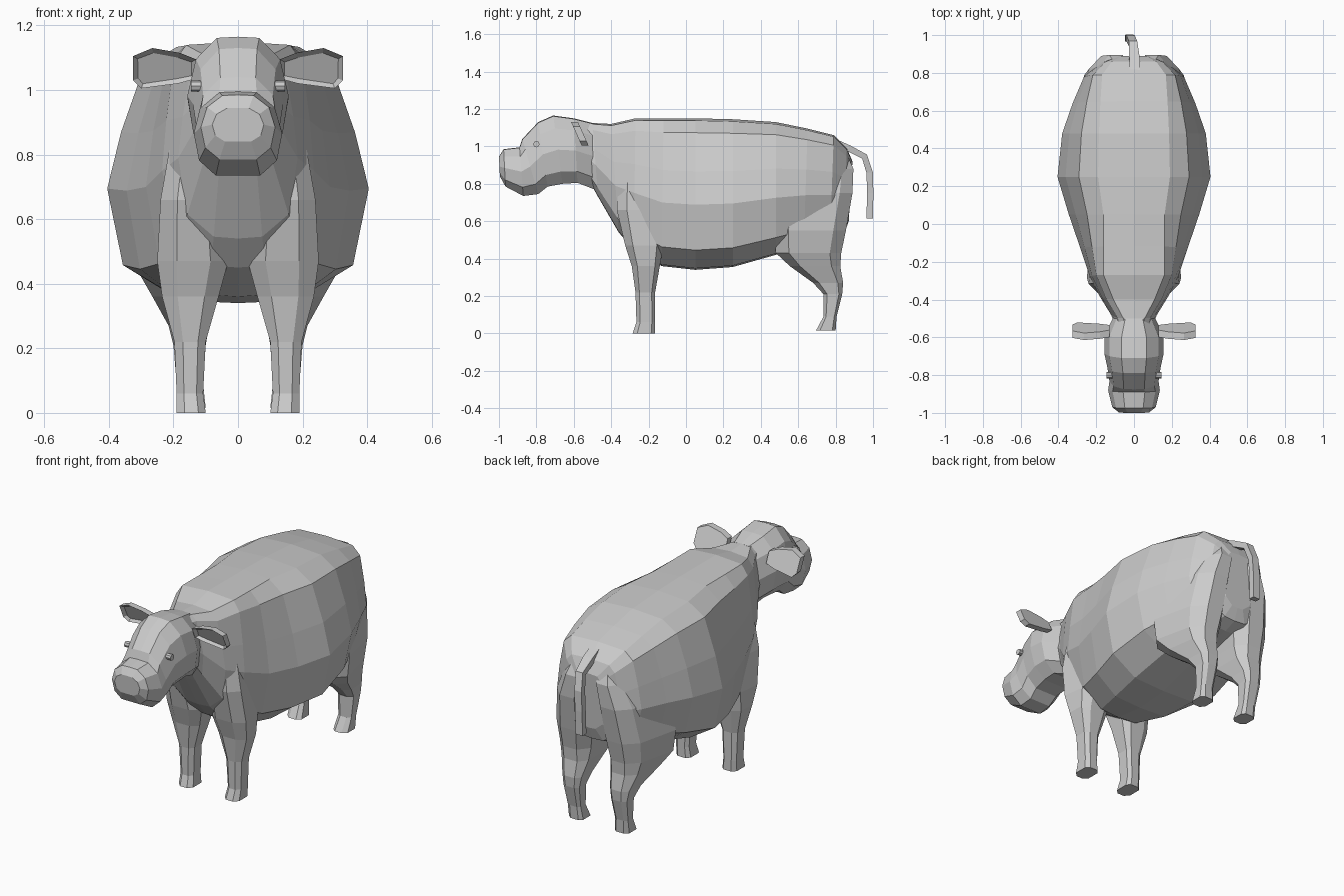
import bpy, bmesh, math
from mathutils import Vector

if "Cube" in bpy.data.objects:
    bpy.data.objects.remove(bpy.data.objects["Cube"])

hide = bpy.data.materials.new("grey_hide")
hide.diffuse_color = (0.6, 0.6, 0.6, 1)
hide.use_nodes = True
hide.node_tree.nodes["Principled BSDF"].inputs["Base Color"].default_value = hide.diffuse_color


def finish(bm, name):
    bmesh.ops.recalc_face_normals(bm, faces=bm.faces[:])
    mesh = bpy.data.meshes.new(name)
    bm.to_mesh(mesh)
    bm.free()
    mesh.materials.append(hide)
    ob = bpy.data.objects.new(name, mesh)
    bpy.context.collection.objects.link(ob)
    return ob


def loft(name, rings):
    """Skin a list of equal-length closed rings and cap both ends."""
    bm = bmesh.new()
    rows = [[bm.verts.new(p) for p in ring] for ring in rings]
    n = len(rows[0])
    for a, b in zip(rows, rows[1:]):
        for i in range(n):
            j = (i + 1) % n
            bm.faces.new((a[i], a[j], b[j], b[i]))
    bm.faces.new(rows[0])
    bm.faces.new(rows[-1])
    return finish(bm, name)


def slanted_ring(station, profile):
    """Mirrored half profile; the last value squares the top and narrows the underside."""
    yt, zt, yb, zb, w, k = station
    right = [(w * fx ** (k if f > .4 else 2 - k), yb + (yt - yb) * f, zb + (zt - zb) * f)
             for fx, f in profile]
    left = [(-x, y, z) for x, y, z in right[-2:0:-1]]
    return right + left


def leg_ring(side, z, y0, y1, x0, x1):
    """Horizontal box ring with cut corners, narrowing to the rear on the thick parts."""
    cx, cy, rx, ry = (x0 + x1) / 2, (y0 + y1) / 2, (x1 - x0) / 2, (y1 - y0) / 2
    t = .4 * max(0, min(1, (y1 - y0 - .12) / .23))
    shape = ((1, -.6), (1 - t, .65), (.5 - t, 1), (-.6, 1), (-1, .65), (-1, -.6), (-.5, -1), (.45, -1))
    return [(side * (cx + u * rx), cy + v * ry, z) for u, v in shape]


# Barrel, shoulders and neck: top y, top z, bottom y, bottom z, half width, squareness
body_profile = ((0, 1), (.47, .985), (.72, .905), (.895, .65), (1, .43), (.88, .13), (.5, .01), (0, 0))
body = (
    (-.56, 1.12, -.52, .82, .10, 1),
    (-.50, 1.125, -.47, .73, .12, 1),
    (-.40, 1.12, -.36, .54, .185, .7),
    (-.27, 1.15, -.28, .45, .235, .5),
    (-.12, 1.15, -.13, .36, .285, .75),
    (.05, 1.15, .05, .34, .345, 1),
    (.25, 1.145, .25, .355, .405, 1),
    (.48, 1.13, .48, .42, .38, .95),
    (.65, 1.095, .63, .47, .325, .8),
    (.79, 1.06, .77, .50, .265, .6),
    (.86, .99, .845, .53, .185, .6),
    (.89, .92, .87, .60, .10, .6),
)
loft("body", [slanted_ring(s, body_profile) for s in body])

# Head with a swollen muzzle
head_profile = ((0, 1), (.42, .99), (.83, .81), (1, .5), (.88, .18), (.5, 0), (0, 0))
head = (
    (-1.0, .945, -.995, .84, .08, 1),
    (-.975, .985, -.965, .785, .115, 1),
    (-.89, .995, -.87, .735, .137, 1),
    (-.875, 1.04, -.79, .745, .13, 1),
    (-.79, 1.13, -.74, .785, .14, 1),
    (-.71, 1.165, -.66, .80, .157, 1),
    (-.60, 1.15, -.58, .805, .157, 1),
    (-.50, 1.125, -.49, .77, .11, 1),
)
loft("head", [slanted_ring(s, head_profile) for s in head])

# Legs: z, front/back range in y, inner/outer range in x
front_leg = (
    (0, -.285, -.165, .10, .19),
    (.06, -.265, -.165, .108, .19),
    (.22, -.27, -.165, .10, .197),
    (.36, -.29, -.14, .06, .235),
    (.47, -.325, -.12, .03, .25),
    (.66, -.37, -.10, .05, .24),
    (.86, -.36, -.12, .06, .205),
)
hind_leg = (
    (.015, .695, .80, .10, .19),
    (.09, .735, .805, .108, .19),
    (.21, .735, .835, .10, .20),
    (.27, .68, .84, .09, .215),
    (.36, .555, .825, .07, .265),
    (.43, .48, .83, .06, .305),
    (.55, .47, .855, .04, .32),
    (.75, .50, .89, .03, .29),
    (.88, .55, .895, .02, .22),
    (.96, .60, .86, .02, .16),
)
ear_outline = ((.13, 1.035), (.13, 1.095), (.18, 1.115), (.265, 1.13),
               (.325, 1.105), (.325, 1.03), (.30, 1.005), (.185, 1.02))

for side, tag in ((1, "right"), (-1, "left")):
    loft("front_leg_" + tag, [leg_ring(side, *s) for s in front_leg])
    loft("hind_leg_" + tag, [leg_ring(side, *s) for s in hind_leg])

    # Ear: tilted plate with a dished front
    bm = bmesh.new()
    front, back = ([bm.verts.new((side * x, y - .45 * (z - 1.065), z)) for x, z in ear_outline]
                   for y in (-.585, -.548))
    n = len(front)
    for i in range(n):
        j = (i + 1) % n
        bm.faces.new((front[i], front[j], back[j], back[i]))
    bm.faces.new(back)
    dish = bm.faces.new(front)
    bmesh.ops.recalc_face_normals(bm, faces=bm.faces[:])
    bmesh.ops.inset_region(bm, faces=[dish], thickness=.017)
    bmesh.ops.translate(bm, verts=dish.verts[:], vec=(0, .018, 0))
    finish(bm, "ear_" + tag)

    # Eye: small round stud
    eye = [[(side * x, -.80 + .017 * math.cos(a * math.pi / 4), 1.012 + .017 * math.sin(a * math.pi / 4))
            for a in range(8)] for x in (.10, .146)]
    loft("eye_" + tag, eye)

# Tail: square tube swept along a drooping path
path = [Vector(p) for p in ((.005, .78, 1.03), (.003, .87, .99), (-.005, .955, .945),
                            (-.018, .982, .86), (-.024, .985, .75), (-.026, .982, .615))]
rings = []
for i, p in enumerate(path):
    t = (path[min(i + 1, len(path) - 1)] - path[max(i - 1, 0)]).normalized()
    u = t.cross(Vector((1, 0, 0))).normalized() * .017
    wide = Vector((.028 if i < 2 else .022, 0, 0))
    rings.append([p + wide + u, p - wide + u, p - wide - u, p + wide - u])
loft("tail", rings)
